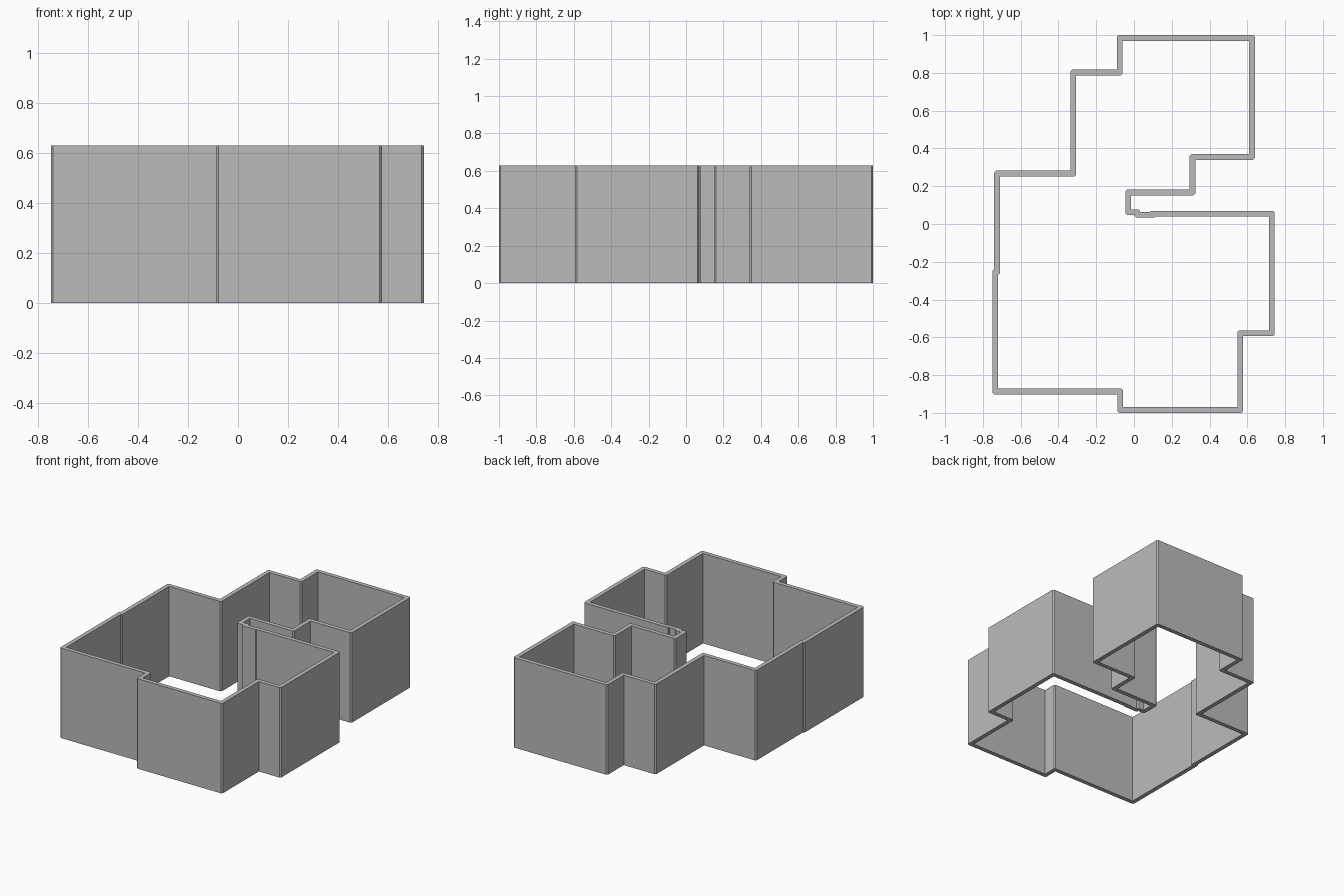
import bpy
import bmesh
from mathutils import Vector

HEIGHT, HALF, CHAMFER = 0.63, 0.015, 0.009

cube = bpy.data.objects.get("Cube")
if cube:
    bpy.data.objects.remove(cube)

# Wall centreline, clockwise: (x, then y) of each alternating corner pair
START_X = -0.075
STEPS = [(0.985, 0.625), (0.355, 0.31), (0.167, -0.03), (0.063, 0.018),
         (0.049, 0.1), (0.055, 0.73), (-0.578, 0.562), (-0.985, -0.073),
         (-0.887, -0.735), (-0.255, -0.725), (0.267, -0.322), (0.802, START_X)]
path, x = [], START_X
for y, next_x in STEPS:
    path += [Vector((x, y)), Vector((next_x, y))]
    x = next_x
count = len(path)


def direction(i):
    return (path[(i + 1) % count] - path[i]).normalized()


def offset_corners(side):
    """Mitred offset of the path, with every outward corner chamfered."""
    corners, convex = [], []
    for i in range(count):
        a, b = direction(i - 1), direction(i)
        normals = Vector((-a.y - b.y, a.x + b.x))
        corners.append(path[i] + normals * HALF * side)
        convex.append(a.cross(b) * side < 0)
    result = []
    for i, p in enumerate(corners):
        before, after = corners[i - 1] - p, corners[(i + 1) % count] - p
        if convex[i]:
            cut = min(CHAMFER, 0.8 * before.length, 0.8 * after.length)
            result.append([p + before.normalized() * cut, p + after.normalized() * cut])
        else:
            result.append([p])
    return result


# Flat ring: one quad per wall run and one triangle per corner
bm = bmesh.new()
outer, inner = [[[bm.verts.new((p.x, p.y, 0)) for p in corner]
                 for corner in offset_corners(side)] for side in (1, -1)]
for i in range(count):
    j = (i + 1) % count
    bm.faces.new((outer[i][-1], outer[j][0], inner[j][0], inner[i][-1]))
    bm.faces.new(outer[i] + inner[i][::-1])

# Raise the ring into a wall, keeping its underside
raised = bmesh.ops.extrude_face_region(bm, geom=bm.faces[:], use_keep_orig=True)
top = [v for v in raised["geom"] if isinstance(v, bmesh.types.BMVert)]
bmesh.ops.translate(bm, verts=top, vec=(0, 0, HEIGHT))
bmesh.ops.recalc_face_normals(bm, faces=bm.faces[:])

mesh = bpy.data.meshes.new("perimeter_wall")
bm.to_mesh(mesh)
bm.free()
wall = bpy.data.objects.new("perimeter_wall", mesh)
bpy.context.collection.objects.link(wall)

# Plain grey finish
grey = bpy.data.materials.new("wall_grey")
grey.use_nodes = True
colour = (0.5, 0.5, 0.5, 1)
grey.diffuse_color = colour
grey.node_tree.nodes["Principled BSDF"].inputs["Base Color"].default_value = colour
mesh.materials.append(grey)
